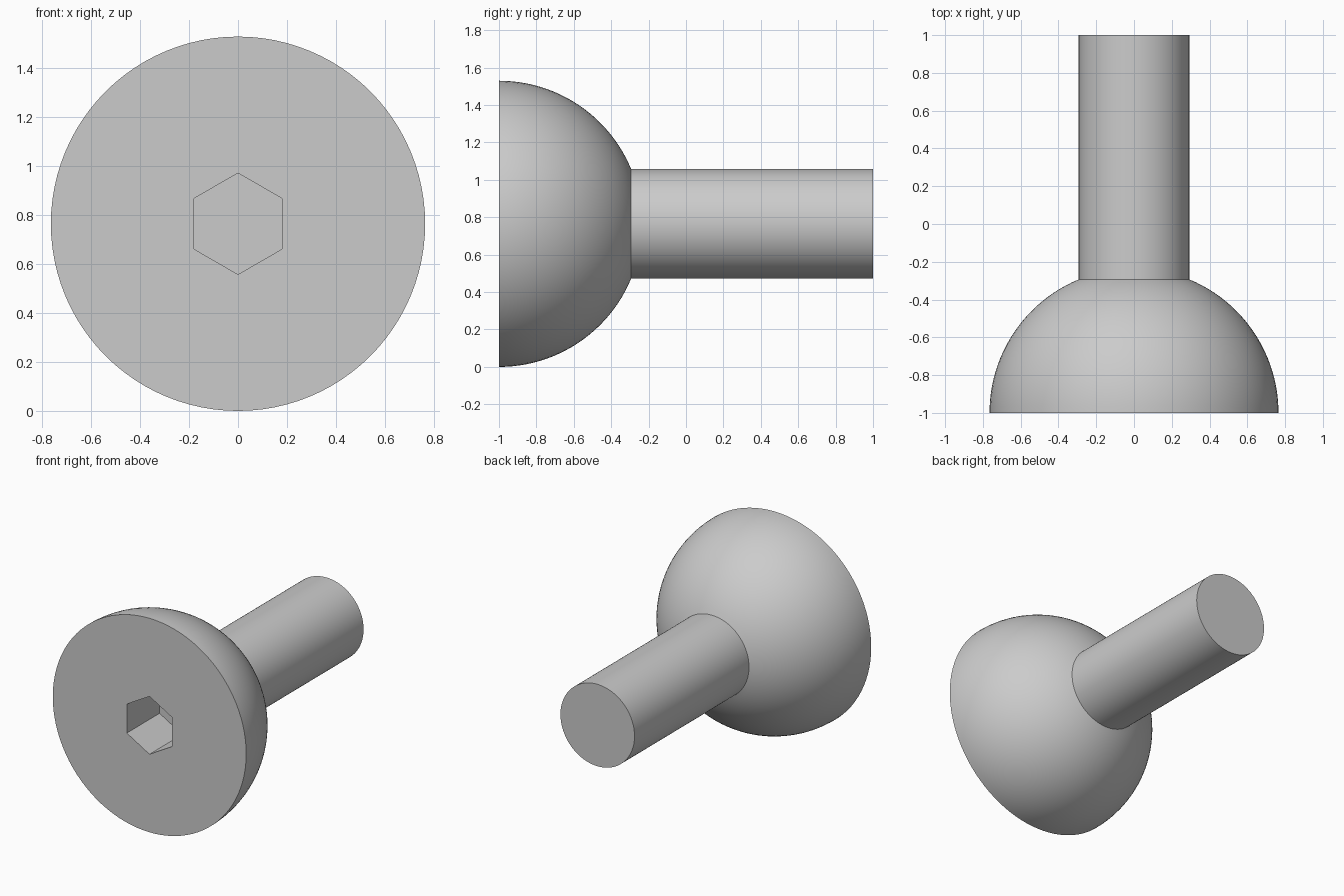
import bpy, bmesh, math

if "Cube" in bpy.data.objects:
    bpy.data.objects.remove(bpy.data.objects["Cube"])

SEG = 96
AXIS_Z = 0.765      # height of the bolt axis
HEAD_R = 0.765      # hemispherical head radius
SHANK_R = 0.293
HEX_R = 0.207       # socket corner radius
HEX_DEPTH = 0.37
JOIN_Y = -1 + math.sqrt(HEAD_R**2 - SHANK_R**2)

steel = bpy.data.materials.new("steel grey")
steel.diffuse_color = (0.6, 0.6, 0.6, 1)
steel.use_nodes = True
steel.node_tree.nodes["Principled BSDF"].inputs["Base Color"].default_value = steel.diffuse_color


def ring(bm, r, y, n):
    """Ring of vertices around the bolt axis, first one at the top."""
    return [bm.verts.new((r * math.sin(2 * math.pi * i / n), y,
                          AXIS_Z + r * math.cos(2 * math.pi * i / n))) for i in range(n)]


def skin(bm, a, b):
    """Quads between two rings."""
    n = len(a)
    for i in range(n):
        j = (i + 1) % n
        bm.faces.new((a[i], a[j], b[j], b[i]))


def loop_edges(bm, r):
    return [bm.edges.get((r[i], r[(i + 1) % len(r)])) for i in range(len(r))]


def finish(bm, name):
    bmesh.ops.recalc_face_normals(bm, faces=bm.faces[:])
    mesh = bpy.data.meshes.new(name)
    bm.to_mesh(mesh)
    bm.free()
    mesh.materials.append(steel)
    obj = bpy.data.objects.new(name, mesh)
    bpy.context.collection.objects.link(obj)
    bpy.ops.object.select_all(action='DESELECT')
    obj.select_set(True)
    bpy.context.view_layer.objects.active = obj
    bpy.ops.object.shade_smooth_by_angle(angle=math.radians(25))


# Domed head, cut off where the shank begins
bm = bmesh.new()
end = math.acos(SHANK_R / HEAD_R)
STEPS = 24
dome = [ring(bm, HEAD_R * math.cos(end * k / STEPS),
             -1 + HEAD_R * math.sin(end * k / STEPS), SEG) for k in range(STEPS + 1)]
for a, b in zip(dome, dome[1:]):
    skin(bm, a, b)

# Hexagonal socket: walls and floor
rim = ring(bm, HEX_R, -1, 6)
floor = ring(bm, HEX_R, -1 + HEX_DEPTH, 6)
skin(bm, rim, floor)
bm.faces.new(floor)

# Flat front face between the head edge and the socket
bmesh.ops.triangle_fill(bm, use_beauty=True, normal=(0, -1, 0),
                        edges=loop_edges(bm, dome[0]) + loop_edges(bm, rim))
finish(bm, "head")

# Plain cylindrical shank with a flat end
bm = bmesh.new()
start, tip = ring(bm, SHANK_R, JOIN_Y, SEG), ring(bm, SHANK_R, 1, SEG)
skin(bm, start, tip)
bm.faces.new(tip)
finish(bm, "shank")
